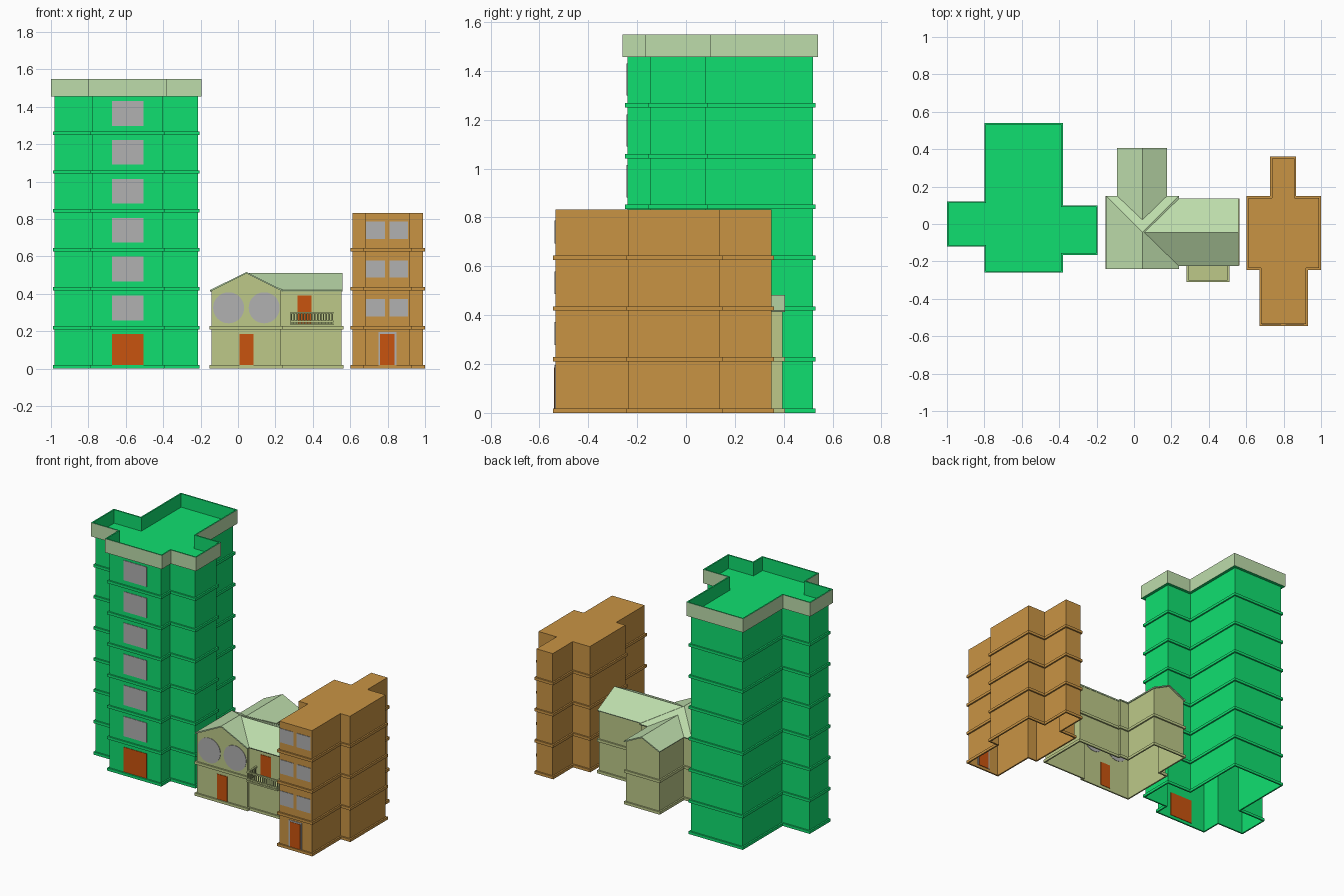
import bpy, bmesh, math
from mathutils import Matrix

if "Cube" in bpy.data.objects:
    bpy.data.objects.remove(bpy.data.objects["Cube"])

STOREY = 0.208


def material(name, r, g, b):
    lin = [((c / 255 + 0.055) / 1.055) ** 2.4 if c > 10 else c / 255 / 12.92 for c in (r, g, b)]
    m = bpy.data.materials.new(name)
    m.diffuse_color = (*lin, 1)
    m.use_nodes = True
    m.node_tree.nodes["Principled BSDF"].inputs["Base Color"].default_value = m.diffuse_color
    return m


GREEN = material("tower_green", 16, 223, 112)
PALE = material("pale_green", 189, 220, 171)
OLIVE = material("olive", 189, 201, 137)
OCHRE = material("ochre", 201, 148, 68)
DOOR = material("door_orange", 201, 84, 14)
GLASS = material("window_grey", 177, 177, 177)


def finish(name, bm, *mats):
    me = bpy.data.meshes.new(name)
    bm.to_mesh(me)
    bm.free()
    ob = bpy.data.objects.new(name, me)
    bpy.context.collection.objects.link(ob)
    for m in mats:
        me.materials.append(m)
    return ob


def offset(plan, d):
    """Grow a counter-clockwise right-angled plan outward by d."""
    out = []
    for i, (x, y) in enumerate(plan):
        (px, py), (nx, ny) = plan[i - 1], plan[(i + 1) % len(plan)]
        dx = dy = 0
        for ex, ey in ((x - px, y - py), (nx - x, ny - y)):
            l = math.hypot(ex, ey)
            dx, dy = dx + ey / l, dy - ex / l
        out.append((x + dx * d, y + dy * d))
    return out


def loft(name, plan, rings, mats, cap=False, ring_mats=None):
    """Join (offset, z) rings around a plan; optionally close the last one."""
    bm = bmesh.new()
    loops = [[bm.verts.new((x, y, z)) for x, y in offset(plan, d)] for d, z in rings]
    n = len(plan)
    for k, (a, b) in enumerate(zip(loops, loops[1:])):
        for i in range(n):
            j = (i + 1) % n
            f = bm.faces.new((a[i], a[j], b[j], b[i]))
            f.material_index = ring_mats[k] if ring_mats else 0
    if cap:
        bm.faces.new(loops[-1])
    return finish(name, bm, *mats)


def box(name, x0, x1, y0, y1, z0, z1, mat):
    bm = bmesh.new()
    bmesh.ops.create_cube(bm, size=1, matrix=Matrix.Translation(
        ((x0 + x1) / 2, (y0 + y1) / 2, (z0 + z1) / 2)) @ Matrix.Diagonal((x1 - x0, y1 - y0, z1 - z0, 1)))
    return finish(name, bm, mat)


def panel(name, x0, x1, z0, z1, wall_y, mat, t=0.003):
    return box(name, x0, x1, wall_y - t, wall_y + t, z0, z1, mat)


def shell(name, plan, floors, mat, cap):
    """Open-bottomed walls with a projecting band at the foot of each storey."""
    loft(name + "_walls", plan, [(0, 0), (0, floors * STOREY)], [mat], cap)
    for i in range(floors):
        z = max(i * STOREY + 0.002, 0)
        if i == 0:
            z = 0
        loft(f"{name}_band_{i}", plan,
             [(0, z), (0.01, z), (0.01, z + 0.018), (0, z + 0.018)], [mat])


# Tower with parapet
tower = [(-.78, -.24), (-.40, -.24), (-.40, -.145), (-.215, -.145), (-.215, .08), (-.40, .08),
         (-.40, .52), (-.78, .52), (-.78, .10), (-.98, .10), (-.98, -.10), (-.78, -.10)]
shell("tower", tower, 7, GREEN, False)
top = 7 * STOREY
loft("tower_parapet_and_roof", tower,
     [(0, top), (.02, top), (.02, top + .092), (.011, top + .092), (.011, top + .002)],
     [GREEN, PALE], True, [0, 1, 0, 0])
panel("tower_door", -.675, -.505, .02, .185, -.24, DOOR)
for i in range(1, 7):
    panel(f"tower_window_{i}", -.675, -.505, i * STOREY + .05, i * STOREY + .182, -.24, GLASS)

# Ochre block
block = [(.68, -.535), (.92, -.535), (.92, -.235), (.99, -.235), (.99, .14), (.857, .14),
         (.857, .35), (.738, .35), (.738, .14), (.612, .14), (.612, -.235), (.68, -.235)]
shell("block", block, 4, OCHRE, True)
panel("block_door_frame", .75, .847, .018, .195, -.535, GLASS)
panel("block_door", .76, .837, .018, .185, -.535, DOOR, .005)
for i in range(1, 4):
    for x in (.685, .81):
        panel(f"block_window_{i}", x, x + .1, i * STOREY + .07, i * STOREY + .163, -.535, GLASS)

# House walls
house = [(-.143, -.23), (.23, -.23), (.23, -.213), (.553, -.213), (.553, .125), (.23, .125),
         (.23, .14), (.165, .14), (.165, .395), (-.08, .395), (-.08, .14), (-.143, .14)]
shell("house", house, 2, OLIVE, False)


def sheet(name, faces, mat, thick=0):
    """Flat faces given by corner points, turned upward and optionally thickened."""
    bm = bmesh.new()
    for pts in faces:
        bm.faces.new([bm.verts.new(p) for p in pts])
    bmesh.ops.remove_doubles(bm, verts=bm.verts, dist=1e-4)
    for f in bm.faces:
        f.normal_update()
        if f.normal.z < -1e-6:
            f.normal_flip()
    ob = finish(name, bm, mat)
    if thick:
        m = ob.modifiers.new("thickness", "SOLIDIFY")
        m.thickness, m.offset = thick, -1
    return ob


# House gable ends
EAVE = 2 * STOREY
sheet("house_gable_front", [[(-.143, -.23, EAVE), (.23, -.23, EAVE), (.045, -.23, .509)]], OLIVE)
sheet("house_gable_right", [[(.553, -.213, EAVE), (.553, .125, EAVE), (.553, -.045, .504)]], OLIVE)
sheet("house_gable_back", [[(.165, .395, EAVE), (-.08, .395, EAVE), (.045, .395, .475)]], OLIVE)

# House roofs: main gable with hipped back, plus right and back wings
E = .42
apex, ridge = (.045, -.045, .516), (.045, -.24, .516)
fl, fr, bl, br = (-.15, -.24, E), (.24, -.24, E), (-.15, .15, E), (.24, .15, E)
sheet("house_roof_main", [[fl, ridge, apex, bl], [ridge, fr, br, apex], [bl, apex, br]], PALE, .008)
r0, r1 = (.05, -.045, .511), (.56, -.045, .511)
sheet("house_roof_right", [[r0, r1, (.56, y, E), (x, y, E)]
                           for x, y in ((.222, -.225), (.222, .135))], PALE, .008)
b0, b1 = (.045, .015, .483), (.045, .405, .483)
sheet("house_roof_back", [[b0, b1, (x, .405, E), (x, .14, E)] for x in (-.09, .177)], PALE, .008)

# House doors and round windows
panel("house_door", .007, .083, .018, .185, -.23, DOOR)
panel("balcony_door", .317, .393, .24, .39, -.213, DOOR)
for x in (-.05, .14):
    bm = bmesh.new()
    bmesh.ops.create_cone(bm, cap_ends=True, segments=32, radius1=.083, radius2=.083, depth=.006,
                          matrix=Matrix.Translation((x, -.23, .325)) @ Matrix.Rotation(math.pi / 2, 4, 'X'))
    finish("house_round_window", bm, GLASS)

# Balcony slab, rails and balusters
X0, X1, Y0, Y1 = .28, .51, -.31, -.213
box("balcony_slab", X0, X1, Y0, Y1, .232, .242, OLIVE)
for z in (.247, .294):
    box("balcony_rail_front", X0, X1, Y0, Y0 + .011, z, z + .009, OLIVE)
    for x in (X0, X1 - .011):
        box("balcony_rail_side", x, x + .011, Y0, Y1, z, z + .009, OLIVE)
spots = [(X0 + .006 + i * (X1 - X0 - .012) / 14, Y0 + .0055) for i in range(15)]
spots += [(x, Y0 + .0055 + i * .0165) for x in (X0 + .0055, X1 - .0055) for i in range(1, 6)]
bm = bmesh.new()
for x, y in spots:
    bmesh.ops.create_cone(bm, cap_ends=True, segments=8, radius1=.0038, radius2=.0038, depth=.056,
                          matrix=Matrix.Translation((x, y, .269)))
finish("balcony_balusters", bm, OLIVE)
